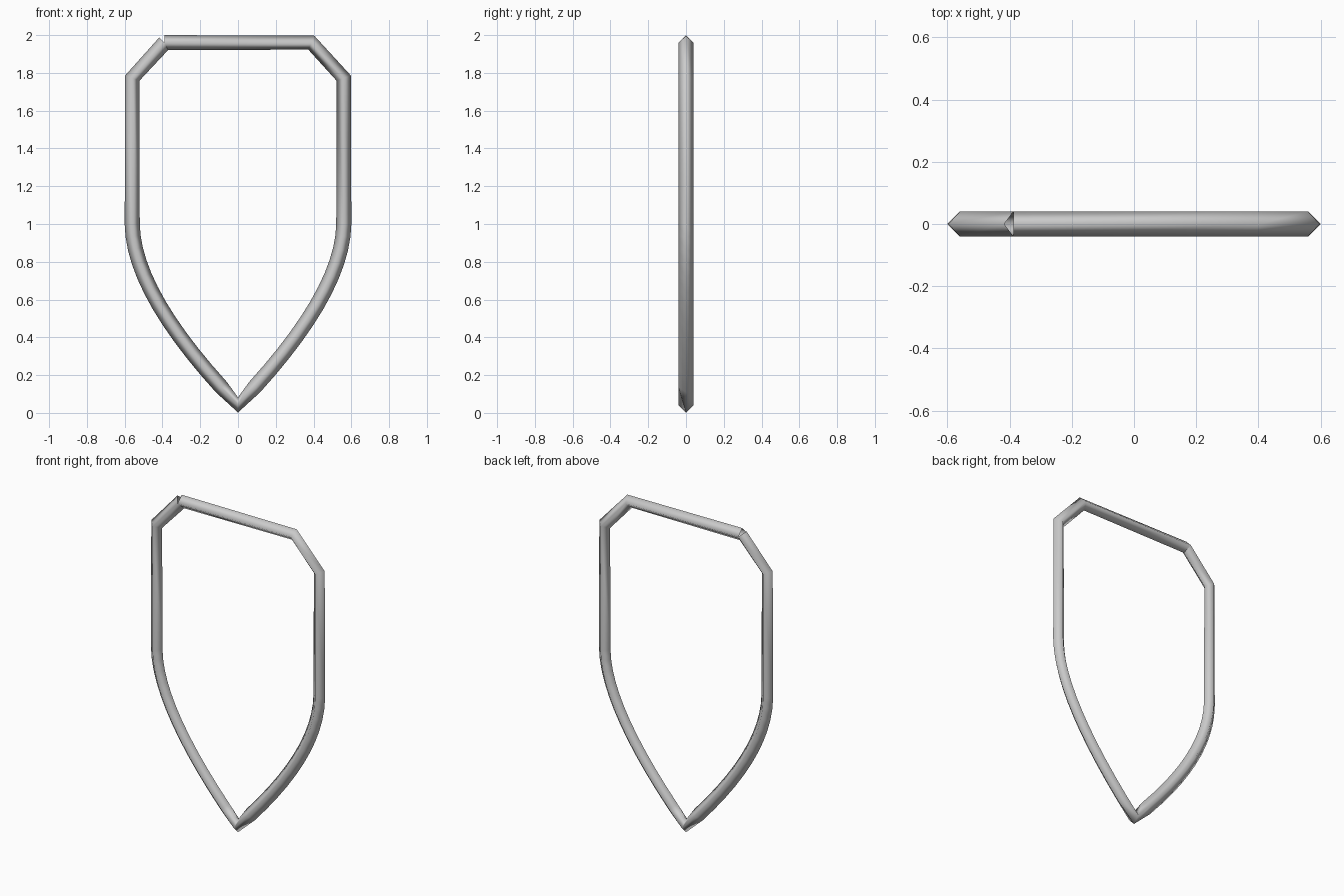
import bpy, bmesh
from mathutils import Vector

if "Cube" in bpy.data.objects:
    bpy.data.objects.remove(bpy.data.objects["Cube"])

RADIUS = 0.04
STEPS = 12

grey = bpy.data.materials.new("plain grey")
grey.diffuse_color = (0.6, 0.6, 0.6, 1)
grey.use_nodes = True
grey.node_tree.nodes["Principled BSDF"].inputs["Base Color"].default_value = grey.diffuse_color


def arc(a, ctrl, b):
    """Points of a quadratic curve from a to b, without the first one."""
    a, ctrl, b = Vector(a), Vector(ctrl), Vector(b)
    ts = [i / STEPS for i in range(1, STEPS + 1)]
    return [a * (1 - t) ** 2 + ctrl * 2 * t * (1 - t) + b * t * t for t in ts]


# Right half of the shield outline in (x, z), top to bottom tip
half = [Vector((0.388, 1.96)), Vector((0.56, 1.772)), Vector((0.56, 1.0))]
half += arc((0.56, 1.0), (0.555, 0.62), (0, 0.042))
# Open path: starts and ends at the upper left corner
mirrored = [Vector((-p.x, p.y)) for p in reversed(half[:-1])]
path = [Vector((-0.388, 1.96))] + half + mirrored


def sweep_diamond(name, pts):
    """Sweep a four-sided tube along the path, rings set on the bisectors."""
    bm = bmesh.new()
    rings = []
    for i, p in enumerate(pts):
        d = Vector((0, 0))
        if i > 0:
            d += (p - pts[i - 1]).normalized()
        if i < len(pts) - 1:
            d += (pts[i + 1] - p).normalized()
        d.normalize()
        n = Vector((-d.y, 0, d.x)) * RADIUS
        y = Vector((0, RADIUS, 0))
        c = Vector((p.x, 0, p.y))
        rings.append([bm.verts.new(c + o) for o in (n, y, -n, -y)])
    for a, b in zip(rings, rings[1:]):
        for k in range(4):
            j = (k + 1) % 4
            bm.faces.new((a[k], a[j], b[j], b[k]))
    bmesh.ops.recalc_face_normals(bm, faces=bm.faces)
    for f in bm.faces:
        f.smooth = True
    mesh = bpy.data.meshes.new(name)
    bm.to_mesh(mesh)
    bm.free()
    mesh.materials.append(grey)
    obj = bpy.data.objects.new(name, mesh)
    bpy.context.collection.objects.link(obj)
    return obj


# Shield-shaped rim
sweep_diamond("shield_rim", path)
